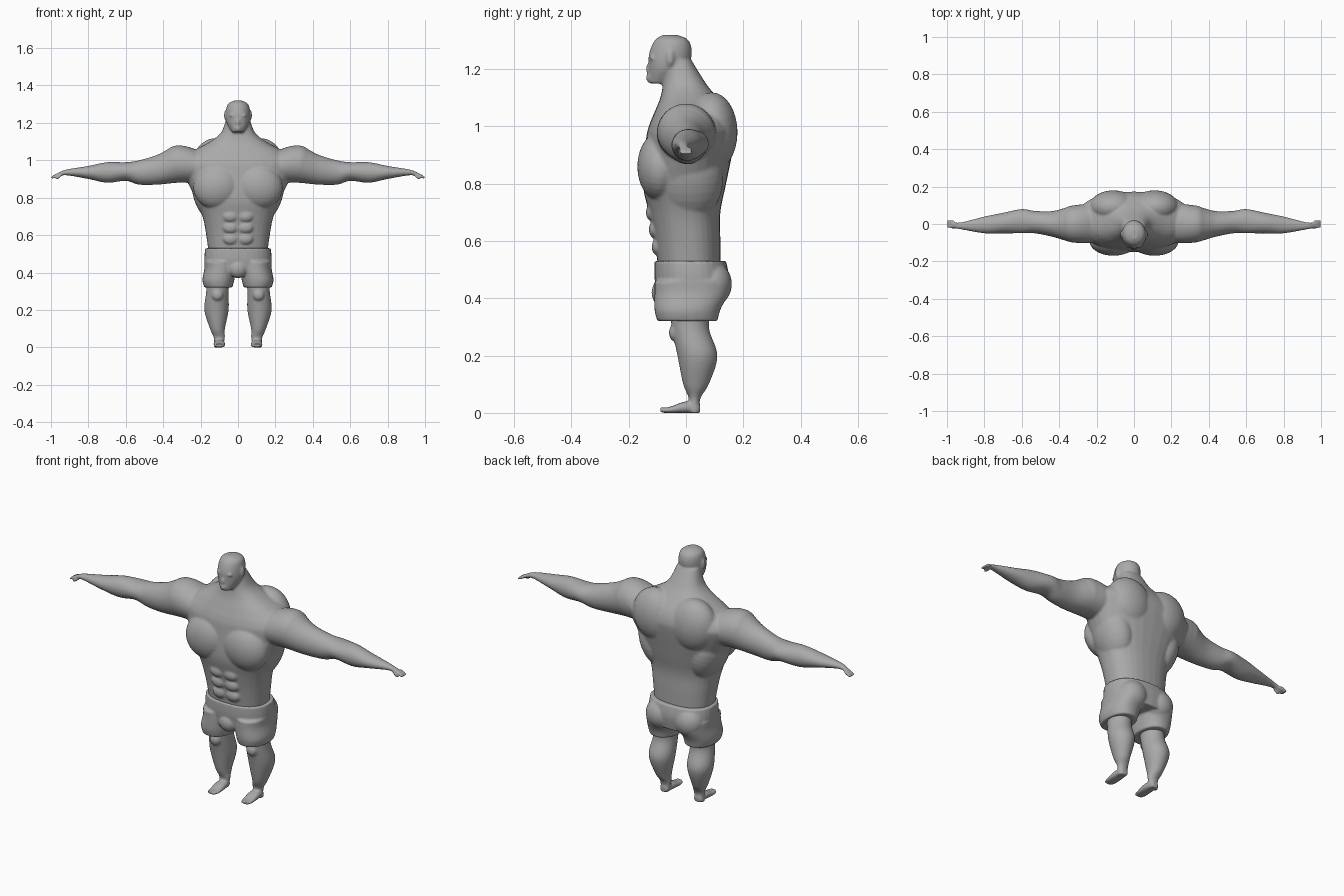
import bpy, bmesh
from math import sin, cos, pi
from mathutils import Matrix, Vector

if "Cube" in bpy.data.objects:
    bpy.data.objects.remove(bpy.data.objects["Cube"])

grey = bpy.data.materials.new("clay grey")
grey.use_nodes = True
tone = (.4, .4, .4, 1)
grey.diffuse_color = tone
grey.node_tree.nodes["Principled BSDF"].inputs["Base Color"].default_value = tone

SIDES = 32
STEPS = 5
VOXEL = .006


def signed_power(value, power):
    return abs(value) ** power * (1 if value >= 0 else -1)


def smooth_rows(rows):
    """Run a smooth spline through the given sections."""
    points = [Vector(row) for row in rows]
    padded = [points[0], *points, points[-1]]
    result = []
    for before, start, end, after in zip(padded, padded[1:], padded[2:], padded[3:]):
        leave, arrive = (end - before) / 2, (after - start) / 2
        for step in range(STEPS):
            f = step / STEPS
            ease = f * f * (3 - 2 * f)
            result.append(start.lerp(end, ease)
                          + leave * f * (1 - f) ** 2
                          - arrive * f * f * (1 - f))
    return result + [points[-1]]


def loft(bm, rows, place, power=1):
    """Skin rounded sections given as (along, u min, u max, v min, v max)."""
    rings = []
    for along, u_min, u_max, v_min, v_max in smooth_rows(rows):
        ring = []
        for i in range(SIDES):
            angle = 2 * pi * i / SIDES
            u = (u_min + u_max + (u_max - u_min) * signed_power(cos(angle), power)) / 2
            v = (v_min + v_max + (v_max - v_min) * signed_power(sin(angle), power)) / 2
            ring.append(bm.verts.new(place(along, u, v)))
        rings.append(ring)
    for low, high in zip(rings, rings[1:]):
        for i in range(SIDES):
            j = (i + 1) % SIDES
            bm.faces.new((low[i], low[j], high[j], high[i]))
    bm.faces.new(rings[0])
    bm.faces.new(rings[-1])


def column(bm, rows, power=1):
    """Upright symmetric loft from (height, half width, front, back)."""
    sections = [(z, -half, half, front, back) for z, half, front, back in rows]
    loft(bm, sections, lambda along, u, v: (u, v, along), power)


def ball(bm, centre, radii, tilt=0):
    matrix = (Matrix.Translation(centre) @ Matrix.Rotation(tilt, 4, 'Y')
              @ Matrix.Diagonal((*radii, 1)))
    bmesh.ops.create_uvsphere(bm, u_segments=SIDES, v_segments=SIDES // 2,
                              radius=1, matrix=matrix)


def pair(bm, centre, radii, tilt=0):
    x, y, z = centre
    for side in (1, -1):
        ball(bm, (side * x, y, z), radii, side * tilt)


def finish(name, bm, passes):
    """Fuse the overlapping forms into one smooth skin."""
    bmesh.ops.recalc_face_normals(bm, faces=bm.faces)
    mesh = bpy.data.meshes.new(name)
    bm.to_mesh(mesh)
    bm.free()
    mesh.materials.append(grey)
    obj = bpy.data.objects.new(name, mesh)
    bpy.context.collection.objects.link(obj)
    fuse = obj.modifiers.new("fuse", 'REMESH')
    fuse.mode = 'VOXEL'
    fuse.voxel_size = VOXEL
    fuse.use_smooth_shade = True
    soften = obj.modifiers.new("soften", 'SMOOTH')
    soften.factor = .5
    soften.iterations = passes


body = bmesh.new()

# Torso, sloping shoulders and neck
column(body, [
    (.45, .15, -.09, .12), (.6, .17, -.11, .12), (.7, .19, -.13, .12),
    (.8, .23, -.15, .14), (.95, .3, -.14, .17), (1, .3, -.13, .17),
    (1.05, .24, -.11, .15), (1.1, .15, -.09, .11), (1.15, .09, -.08, .07),
    (1.23, .06, -.07, .02)], .85)

# Chest, abdomen, flank and back muscles
pair(body, (.11, -.09, .86), (.13, .08, .12), .3)
for row in range(3):
    pair(body, (.04, -.1 - .01 * row, .58 + .06 * row), (.04, .02, .03))
pair(body, (.15, .01, .82), (.09, .12, .16), .3)
pair(body, (.11, .09, .98), (.13, .09, .14), .3)

# Head
column(body, [
    (1.15, .03, -.13, -.06), (1.2, .06, -.13, 0), (1.25, .065, -.13, .02),
    (1.3, .055, -.11, .01), (1.32, .02, -.08, -.03)])

# Nose, brow, chin and ears
ball(body, (0, -.13, 1.2), (.01, .01, .02))
ball(body, (0, -.12, 1.24), (.05, .01, .01))
ball(body, (0, -.12, 1.17), (.02, .02, .02))
pair(body, (.065, -.055, 1.24), (.01, .015, .03))

arm = [
    (.2, -.1, .11, .88, 1.05), (.32, -.1, .1, .88, 1.08), (.43, -.07, .07, .87, 1.03),
    (.53, -.05, .07, .87, 1), (.6, -.05, .08, .89, .99), (.7, -.05, .06, .88, .99),
    (.8, -.05, .04, .9, .97), (.92, -.03, .01, .92, .95), (.97, -.02, .01, .91, .93)]
leg = [
    (.4, .04, .17, -.06, .1), (.3, .05, .17, -.05, .08), (.2, .05, .18, -.03, .11),
    (.1, .07, .15, -.01, .08), (.05, .07, .13, .01, .05), (0, .08, .13, .01, .05)]
foot = [
    (-.05, .08, .12, 0, .03), (0, .07, .13, 0, .04),
    (.06, .07, .13, 0, .02), (.09, .08, .12, 0, .02)]

for side in (1, -1):
    loft(body, arm, lambda along, u, v: (side * along, u, v))
    loft(body, leg, lambda along, u, v: (side * u, v, along))
    loft(body, foot, lambda along, u, v: (side * u, -along, v), .8)

# Shoulder caps, knees and calves
pair(body, (.32, 0, .98), (.09, .1, .1))
pair(body, (.11, -.04, .28), (.03, .02, .03))
pair(body, (.13, .05, .2), (.04, .05, .08))

# Fingers and thumbs
for finger in range(4):
    pair(body, (.98, .01 * finger - .015, .915), (.025, .007, .008), .5)
pair(body, (.96, -.02, .91), (.02, .007, .008), .6)
finish("body", body, 5)

# Shorts with waist, two legs, seat and front
shorts = bmesh.new()
column(shorts, [(.4, .17, -.1, .14), (.47, .18, -.11, .15), (.53, .175, -.11, .14)], .85)
trouser = [
    (.32, .03, .18, -.1, .11), (.36, .02, .19, -.11, .12),
    (.42, .01, .18, -.11, .15), (.46, .01, .18, -.11, .15)]
for side in (1, -1):
    loft(shorts, trouser, lambda along, u, v: (side * u, v, along), .9)
pair(shorts, (.085, .09, .45), (.08, .07, .08))
ball(shorts, (0, -.08, .42), (.05, .04, .05))
finish("shorts", shorts, 3)
